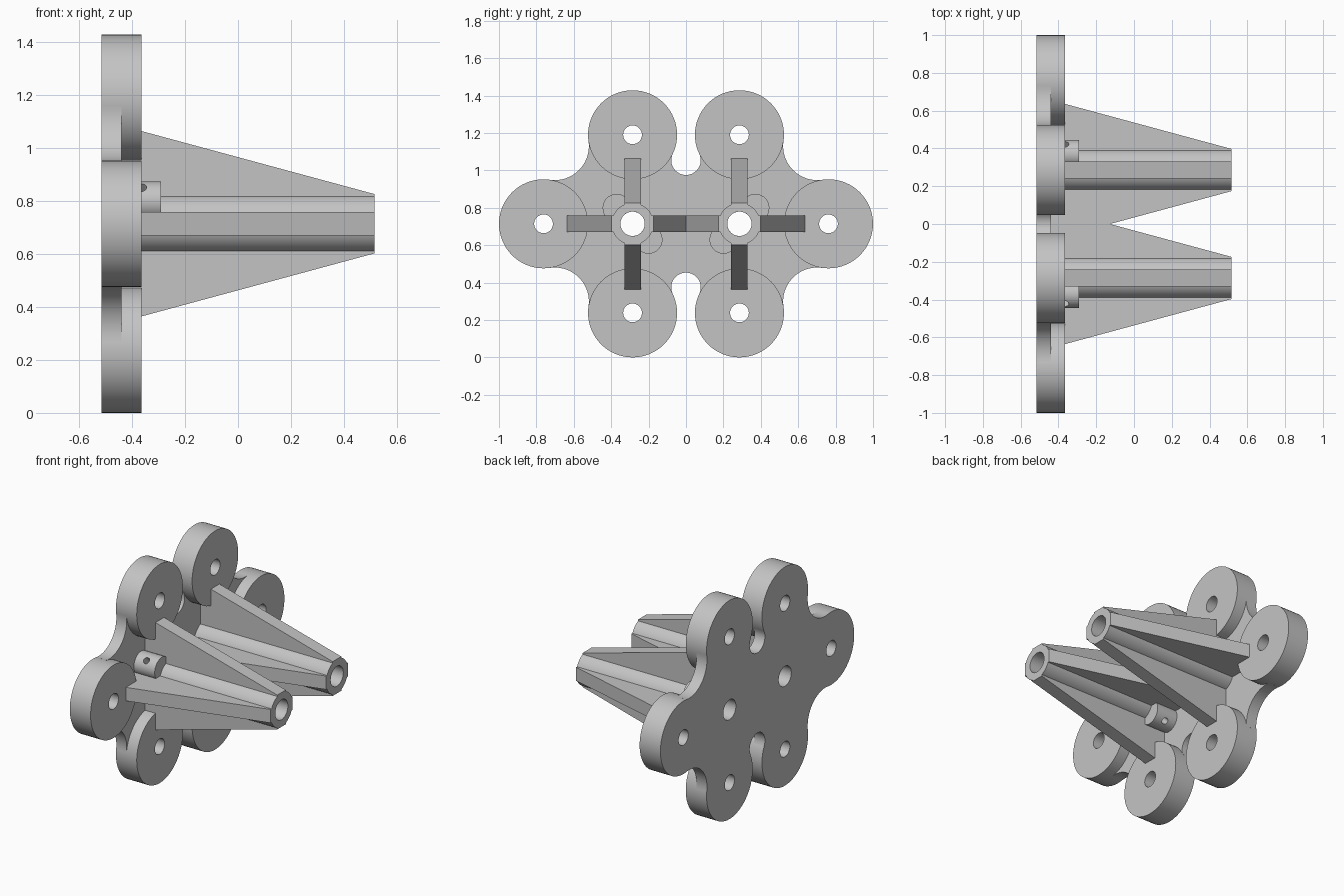
import bpy, bmesh
from math import cos, sin, pi, hypot, atan2
from mathutils import Vector, Matrix

old = bpy.data.objects.get("Cube")
if old:
    bpy.data.objects.remove(old, do_unlink=True)

MID = 0.714                     # height of the centre line
TUBE_Y, PITCH = 0.2857, 0.476   # tube offset, tube-to-disc distance
DISC_R, BORE, TUBE_R = 0.238, 0.065, 0.112
BACK, WEB, FACE, TIP = -0.515, -0.44, -0.365, 0.515

grey = bpy.data.materials.new("plain grey")
grey.use_nodes = True
grey.diffuse_color = (0.55, 0.55, 0.55, 1)
grey.node_tree.nodes["Principled BSDF"].inputs["Base Color"].default_value = grey.diffuse_color


def finish(bm, name, material=grey):
    bmesh.ops.recalc_face_normals(bm, faces=bm.faces)
    mesh = bpy.data.meshes.new(name)
    bm.to_mesh(mesh)
    bm.free()
    ob = bpy.data.objects.new(name, mesh)
    bpy.context.collection.objects.link(ob)
    mesh.materials.append(material)
    return ob


def smooth(ob):
    bpy.ops.object.select_all(action='DESELECT')
    ob.select_set(True)
    bpy.context.view_layer.objects.active = ob
    bpy.ops.object.shade_smooth_by_angle(angle=pi / 6)


def arc(c, r, a, b, n):
    return [(c[0] + r * cos(a + (b - a) * i / n), c[1] + r * sin(a + (b - a) * i / n))
            for i in range(n + 1)]


def extrude(name, outline, x0, x1):
    """Extrude a (y, z) outline along x."""
    bm = bmesh.new()
    face = bm.faces.new([bm.verts.new((x0, y, z)) for y, z in outline])
    new = bmesh.ops.extrude_face_region(bm, geom=[face])["geom"]
    bmesh.ops.translate(bm, vec=(x1 - x0, 0, 0),
                        verts=[v for v in new if isinstance(v, bmesh.types.BMVert)])
    return finish(bm, name)


def ring(name, c, outer, inner, x0, x1, n=64):
    """Hollow cylinder along x."""
    bm = bmesh.new()
    loops = []
    for r, x in ((outer, x0), (outer, x1), (inner, x1), (inner, x0)):
        loops.append([bm.verts.new((x, y, z)) for y, z in arc(c, r, 0, 2 * pi, n)[:-1]])
    for a, b in zip(loops, loops[1:] + loops[:1]):
        for i in range(n):
            j = (i + 1) % n
            bm.faces.new((a[i], a[j], b[j], b[i]))
    ob = finish(bm, name)
    smooth(ob)


def cut(ob, origin, direction, radius, length):
    """Drill a round hole through an object."""
    bm = bmesh.new()
    turn = Vector(direction).to_track_quat('Z', 'Y').to_matrix().to_4x4()
    bmesh.ops.create_cone(bm, cap_ends=True, segments=48, radius1=radius, radius2=radius,
                          depth=length, matrix=Matrix.Translation(origin) @ turn)
    cutter = finish(bm, "drill")
    cutter.hide_render = True
    mod = ob.modifiers.new("hole", 'BOOLEAN')
    mod.operation, mod.solver, mod.object = 'DIFFERENCE', 'EXACT', cutter
    bpy.context.view_layer.objects.active = ob
    bpy.ops.object.modifier_apply(modifier=mod.name)
    bpy.data.objects.remove(cutter, do_unlink=True)


# Discs, listed anticlockwise in the (y, z) plane, each with the tube it belongs to
tubes = {s: (s * TUBE_Y, MID) for s in (-1, 1)}
discs = []
for s, dy, dz in ((1, 1, 0), (1, 0, 1), (-1, 0, 1), (-1, -1, 0), (-1, 0, -1), (1, 0, -1)):
    hub = Vector(tubes[s])
    discs.append((hub + Vector((dy, dz)) * PITCH, hub))
for c, hub in discs:
    ring("mounting_disc", c, DISC_R, 0.05, BACK, FACE)

# Web plate: concave fillets tangent to each neighbouring pair of discs
outline = []
for i, (a, hub) in enumerate(discs):
    b, hub_b = discs[(i + 1) % 6]
    middle = (a + b) / 2
    r = 0.182 if hub == hub_b else 0.0786
    inward = ((hub + hub_b) / 2 - middle).normalized()
    half = (b - a).length / 2
    reach = ((DISC_R + r) ** 2 - half ** 2) ** 0.5
    # the wide fillets sit outside the disc line, the narrow ones inside it
    c = middle + inward * reach * (-1 if hub == hub_b else 1)
    if hub == hub_b:
        c = middle - inward * reach
    start = atan2(*(a - c).yx)
    end = atan2(*(b - c).yx)
    facing = atan2(inward.y, inward.x)
    # sweep through the side that faces the plate centre
    start = facing + (start - facing + pi) % (2 * pi) - pi
    end = facing + (end - facing + pi) % (2 * pi) - pi
    outline.append(tuple(a + (hub - a).normalized() * 0.15))
    outline += arc(c, r, start, end, 24)
plate = extrude("web_plate", outline, BACK, WEB)
for s in tubes:
    cut(plate, (BACK, s * TUBE_Y, MID), (1, 0, 0), BORE, 0.4)
smooth(plate)

# Tubes, each with four tapered ribs and two diagonal bosses
slope = (0.35 - TUBE_R) / (TIP - FACE)
for s, (ty, tz) in tubes.items():
    ring("tube", (ty, tz), TUBE_R, BORE, WEB, TIP)

    for k in range(4):
        out = Vector((0, cos(k * pi / 2), sin(k * pi / 2)))
        side = Vector((0, -out.z, out.y)) * 0.044
        base = Vector((0, ty, tz))
        x0 = WEB - 0.01
        profile = ((x0, 0.09), (TIP, 0.09), (TIP, TUBE_R), (x0, TUBE_R + slope * (TIP - x0)))
        bm = bmesh.new()
        ends = [[bm.verts.new(base + Vector((x, 0, 0)) + out * d + side * e) for x, d in profile]
                for e in (-1, 1)]
        for loop in ends:
            bm.faces.new(loop)
        for i in range(4):
            j = (i + 1) % 4
            bm.faces.new((ends[0][i], ends[0][j], ends[1][j], ends[1][i]))
        finish(bm, "tapered_rib")

    for e in (-1, 1):
        # outer boss points up, inner boss points down
        d = Vector((s * e, e)).normalized()
        n = Vector((-d.y, d.x)) * 0.075
        hub = Vector((ty, tz))
        ang = atan2(d.y, d.x)
        shape = [tuple(hub + d * 0.08 + n), tuple(hub + d * 0.08 - n)]
        shape += arc(hub + d * 0.12, 0.075, ang - pi / 2, ang + pi / 2, 24)
        boss = extrude("screw_boss", shape, WEB - 0.01, -0.29)
        p = hub + d * 0.19
        cut(boss, (FACE, p.x, p.y), (0, d.x, d.y), 0.02, 0.12)
        smooth(boss)
